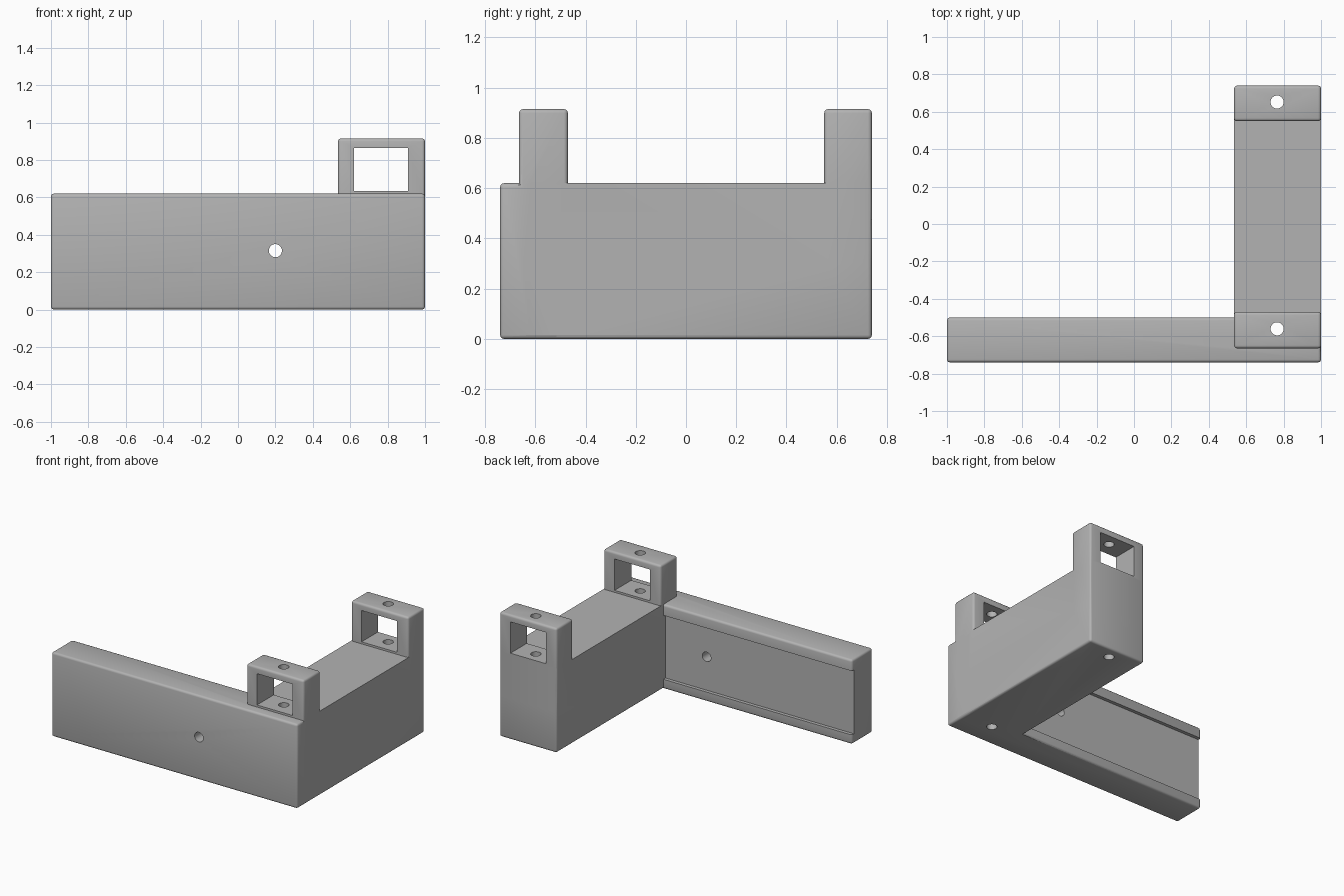
import bpy, bmesh
from mathutils import Matrix, Vector

cube = bpy.data.objects.get("Cube")
if cube:
    bpy.data.objects.remove(cube, do_unlink=True)

grey = bpy.data.materials.new("matte_grey")
grey.use_nodes = True
grey.diffuse_color = (0.45, 0.45, 0.45, 1)
grey.node_tree.nodes["Principled BSDF"].inputs["Base Color"].default_value = grey.diffuse_color

R = 0.016  # edge rounding


def finish(bm, name):
    mesh = bpy.data.meshes.new(name)
    bm.to_mesh(mesh)
    bm.free()
    mesh.materials.append(grey)
    ob = bpy.data.objects.new(name, mesh)
    bpy.context.collection.objects.link(ob)
    return ob


def box(name, lo, hi, rounded=None):
    """Box between two corners; edges passing the rule are rounded."""
    lo, hi = Vector(lo), Vector(hi)
    bm = bmesh.new()
    bmesh.ops.create_cube(bm, size=1, matrix=Matrix.Translation((lo + hi) / 2)
                          @ Matrix.Diagonal((*(hi - lo), 1)))
    if rounded:
        edges = [e for e in bm.edges if rounded((e.verts[0].co + e.verts[1].co) / 2)]
        bmesh.ops.bevel(bm, geom=edges, offset=R, segments=3, profile=0.5, affect='EDGES')
    return finish(bm, name)


def drill(name, centre, axis):
    """Round cutter along an axis."""
    bm = bmesh.new()
    rot = Vector(axis).to_track_quat('Z', 'Y').to_matrix().to_4x4()
    bmesh.ops.create_cone(bm, cap_ends=True, segments=32, radius1=0.035, radius2=0.035,
                          depth=3, matrix=Matrix.Translation(centre) @ rot)
    return finish(bm, name)


def combine(target, other, operation):
    mod = target.modifiers.new(other.name, 'BOOLEAN')
    mod.operation, mod.object, mod.solver = operation, other, 'EXACT'
    bpy.context.view_layer.objects.active = target
    bpy.ops.object.modifier_apply(modifier=mod.name)
    bpy.data.objects.remove(other, do_unlink=True)


X0, TOP = 0.535, 0.62

# Front beam with a shallow channel along its back
bracket = box("angle_bracket", (-1, -0.74, 0), (1, -0.5, TOP), lambda m: True)
combine(bracket, box("channel", (-1.1, -0.525, 0.07), (X0, -0.4, 0.54)), 'DIFFERENCE')

# Side arm, rounded at the bottom and the back corners
arm = box("side_arm", (X0, -0.62, 0), (1, 0.74, TOP),
          lambda m: m.y > -0.6 and m.z < TOP - 0.01)
combine(bracket, arm, 'UNION')

# Two window towers, each drilled from top to bottom
for name, y0, y1 in (("front_tower", -0.665, -0.47), ("rear_tower", 0.55, 0.74)):
    tower = box(name, (X0, y0, 0.3), (1, y1, 0.915), lambda m: m.z > 0.31)
    combine(bracket, tower, 'UNION')
    window = box(name + "_window", (0.62, y0 - 0.04, 0.635), (0.91, y1 + 0.04, 0.865))
    combine(bracket, window, 'DIFFERENCE')
    hole = drill(name + "_hole", (0.765, (y0 + y1) / 2 + 0.007, 0.5), (0, 0, 1))
    combine(bracket, hole, 'DIFFERENCE')

# Screw hole through the beam
combine(bracket, drill("beam_hole", (0.2, -0.6, 0.315), (0, 1, 0)), 'DIFFERENCE')

bpy.ops.object.select_all(action='DESELECT')
bracket.select_set(True)
bpy.context.view_layer.objects.active = bracket
bpy.ops.object.shade_smooth_by_angle(angle=0.6)
